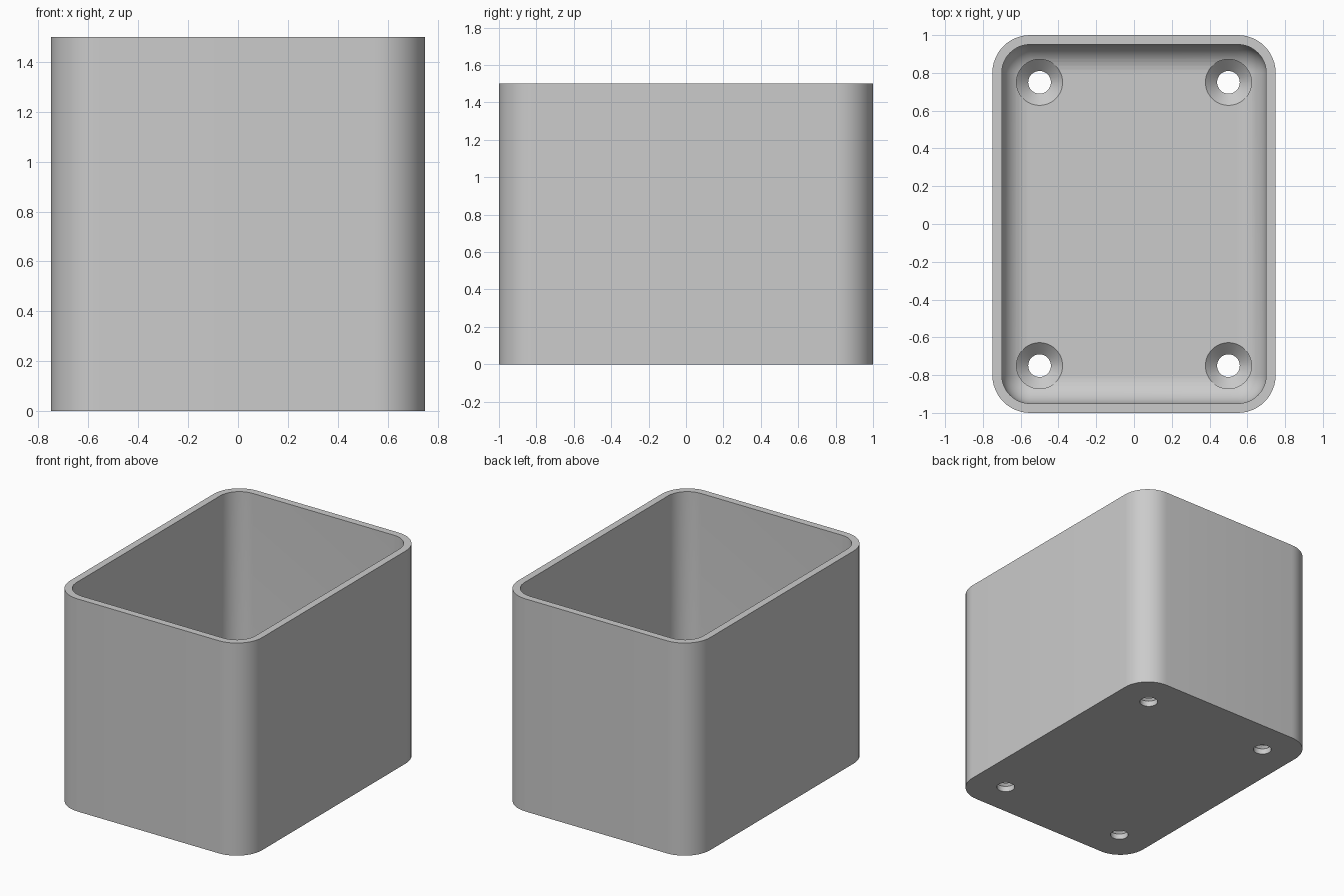
import bpy, bmesh, math

if "Cube" in bpy.data.objects:
    bpy.data.objects.remove(bpy.data.objects["Cube"], do_unlink=True)

HX, HY, HEIGHT = 0.75, 1.0, 1.5      # half width, half depth, height
WALL, FLOOR = 0.05, 0.1
R_OUT, R_IN = 0.2, 0.15              # vertical corner radii; inner one also rounds the floor edge
STEPS = 12

grey = bpy.data.materials.new("plain grey")
grey.use_nodes = True
grey.diffuse_color = (0.6, 0.6, 0.6, 1)
grey.node_tree.nodes["Principled BSDF"].inputs["Base Color"].default_value = (0.6, 0.6, 0.6, 1)


def ring(bm, hx, hy, r, z):
    """Loop of vertices around a rounded rectangle."""
    verts = []
    for q, (sx, sy) in enumerate([(1, 1), (-1, 1), (-1, -1), (1, -1)]):
        for i in range(STEPS + 1):
            a = math.pi / 2 * (q + i / STEPS)
            verts.append(bm.verts.new((sx * (hx - r) + r * math.cos(a),
                                       sy * (hy - r) + r * math.sin(a), z)))
    return verts


def finish(bm, name):
    bmesh.ops.remove_doubles(bm, verts=bm.verts, dist=1e-5)
    bmesh.ops.recalc_face_normals(bm, faces=bm.faces)
    mesh = bpy.data.meshes.new(name)
    bm.to_mesh(mesh)
    bm.free()
    mesh.materials.append(grey)
    obj = bpy.data.objects.new(name, mesh)
    bpy.context.collection.objects.link(obj)
    return obj


# Open box: outer wall, rim, inner wall and rounded floor edge as one loft
bm = bmesh.new()
rings = [ring(bm, HX, HY, R_OUT, 0), ring(bm, HX, HY, R_OUT, HEIGHT),
         ring(bm, HX - WALL, HY - WALL, R_IN, HEIGHT)]
for i in range(STEPS + 1):
    t = math.pi / 2 * i / STEPS
    inset = WALL + R_IN * (1 - math.cos(t))
    rings.append(ring(bm, HX - inset, HY - inset, R_IN * math.cos(t),
                      FLOOR + R_IN * (1 - math.sin(t))))
n = len(rings[0])
for a, b in zip(rings, rings[1:]):
    for i in range(n):
        j = (i + 1) % n
        bm.faces.new((a[i], a[j], b[j], b[i]))
bm.faces.new(rings[0])
bm.faces.new(rings[-1])
box = finish(bm, "open_box")

# Countersunk screw holes in the floor
bm = bmesh.new()
profile = [(0, -0.1), (0.06, -0.1), (0.06, 0.04), (0.122, FLOOR), (0.122, 0.4), (0, 0.4)]
for x in (-0.5, 0.5):
    for y in (-0.75, 0.75):
        pts = [bm.verts.new((x + r, y, z)) for r, z in profile]
        edges = [bm.edges.new(p) for p in zip(pts, pts[1:])]
        bmesh.ops.spin(bm, geom=pts + edges, cent=(x, y, 0), axis=(0, 0, 1),
                       angle=math.tau, steps=48, use_merge=True)
cutter = finish(bm, "screw_hole_cutter")
cutter.hide_render = True

cut = box.modifiers.new("screw holes", "BOOLEAN")
cut.operation = "DIFFERENCE"
cut.solver = "EXACT"
cut.object = cutter

bpy.ops.object.select_all(action="DESELECT")
box.select_set(True)
bpy.context.view_layer.objects.active = box
bpy.ops.object.modifier_apply(modifier=cut.name)
bpy.data.objects.remove(cutter, do_unlink=True)
bpy.ops.object.shade_smooth_by_angle(angle=math.radians(30))
